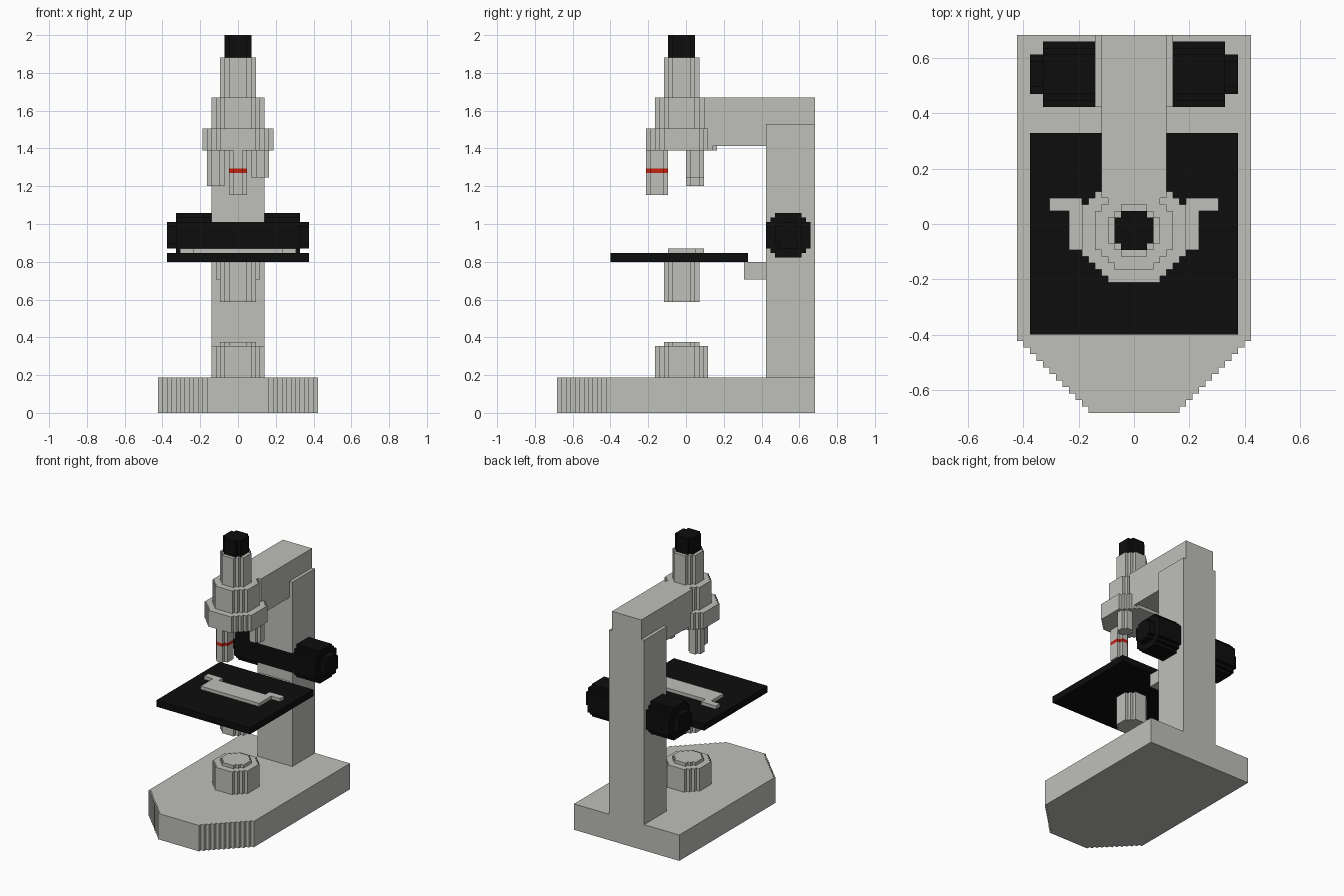
import bpy
import bmesh
import math

if "Cube" in bpy.data.objects:
    bpy.data.objects.remove(bpy.data.objects["Cube"])

U = 2 / 85  # size of one block; all dimensions below are in blocks


def material(name, rgb):
    m = bpy.data.materials.new(name)
    m.diffuse_color = (*rgb, 1)
    m.use_nodes = True
    m.node_tree.nodes["Principled BSDF"].inputs["Base Color"].default_value = m.diffuse_color
    return m


GREY = material("light_grey", (0.52, 0.53, 0.49))
BLACK = material("black", (0.004, 0.004, 0.004))
RED = material("red", (0.55, 0.015, 0.005))


def extrude(name, outline, lo, hi, mat, axis="z"):
    """Extrude an outline: (x, y) along z, or (y, z) along x."""
    bm = bmesh.new()

    def place(p, h):
        co = (p[0], p[1], h) if axis == "z" else (h, p[0], p[1])
        return bm.verts.new([c * U for c in co])

    a = [place(p, lo) for p in outline]
    b = [place(p, hi) for p in outline]
    n = len(a)
    bm.faces.new(a[::-1])
    bm.faces.new(b)
    for i in range(n):
        j = (i + 1) % n
        bm.faces.new((a[i], a[j], b[j], b[i]))
    bmesh.ops.recalc_face_normals(bm, faces=bm.faces)
    me = bpy.data.meshes.new(name)
    bm.to_mesh(me)
    bm.free()
    me.materials.append(mat)
    ob = bpy.data.objects.new(name, me)
    bpy.context.collection.objects.link(ob)
    return ob


def box(name, x0, x1, y0, y1, z0, z1, mat):
    return extrude(name, [(x0, y0), (x1, y0), (x1, y1), (x0, y1)], z0, z1, mat)


def stepped(rows, cx, start):
    """Stepped outline from (half_width, row_depth) pairs, mirrored about cx."""
    right, v = [], start
    for half, depth in rows:
        right += [(half, v), (half, v + depth)]
        v += depth
    return [(cx + h, v) for h, v in right] + [(cx - h, v) for h, v in reversed(right)]


def octagon(r, cx, cy):
    """Octagon of radius r with one-block stair steps on its diagonals."""
    first = math.floor(math.sqrt(2) * r - (r - 0.5) - 0.5) + 1
    steps = [(h, 1) for h in range(first, r)]
    middle = [(r, 2 * (r - len(steps)))]
    return stepped(steps + middle + steps[::-1], cx, cy - r)


# Base with stepped front corners
base_rows = [(h, 1) for h in range(7, 18)] + [(18, 47)]
extrude("base", stepped(base_rows, 0, -29), 0, 8, GREY)

# Column, recessed at the front where the focus shaft shows flush
extrude("column", [(18, 8), (29, 8), (29, 65), (18, 65),
                   (18, 43), (19, 43), (19, 37), (18, 37)], -6, 6, GREY, "x")
box("arm", -5, 5, 4, 29, 60, 71, GREY)

# Focus shaft with a knob and a smaller cap on each side
extrude("focus_knobs", octagon(5, 23, 40), -14, 14, BLACK, "x")
for side, lo in (("left", -16), ("right", 14)):
    extrude(side + "_knob_cap", octagon(3, 23, 40), lo, lo + 2, BLACK, "x")

# Parts stacked along the optical axis
for name, r, z0, z1, mat in (
    ("lamp_housing", 6, 8, 15, GREY),
    ("lamp_lens", 4, 15, 16, GREY),
    ("condenser", 4, 25, 34, GREY),
    ("nosepiece", 8, 59, 64, GREY),
    ("lower_tube", 6, 64, 71, GREY),
    ("upper_tube", 4, 71, 80, GREY),
    ("eyepiece", 3, 80, 85, BLACK),
):
    extrude(name, octagon(r, 0, -1), z0, z1, mat)

# Front objective with a coloured band
lens = stepped([(1, 1), (2, 3), (1, 1)], 0, -9)
extrude("front_objective_tip", lens, 49, 54, GREY)
extrude("front_objective_band", lens, 54, 55, RED)
extrude("front_objective_body", lens, 55, 59, GREY)

# Two shorter objectives behind
for side, x, z0 in (("left", -5, 51), ("right", 5, 53)):
    extrude(side + "_objective", octagon(2, x, 2), z0, 59, GREY)

# Stage, its bracket, the slide and its clips
box("stage", -16, 16, -17, 14, 34, 36, BLACK)
box("stage_bracket", -5, 5, 13, 18, 30, 34, GREY)
box("slide", -10, 10, -4, 2, 36, 37, GREY)
for side, x0 in (("left", -13), ("right", 8)):
    box(side + "_slide_clip", x0, x0 + 5, 2, 4, 36, 37, GREY)
